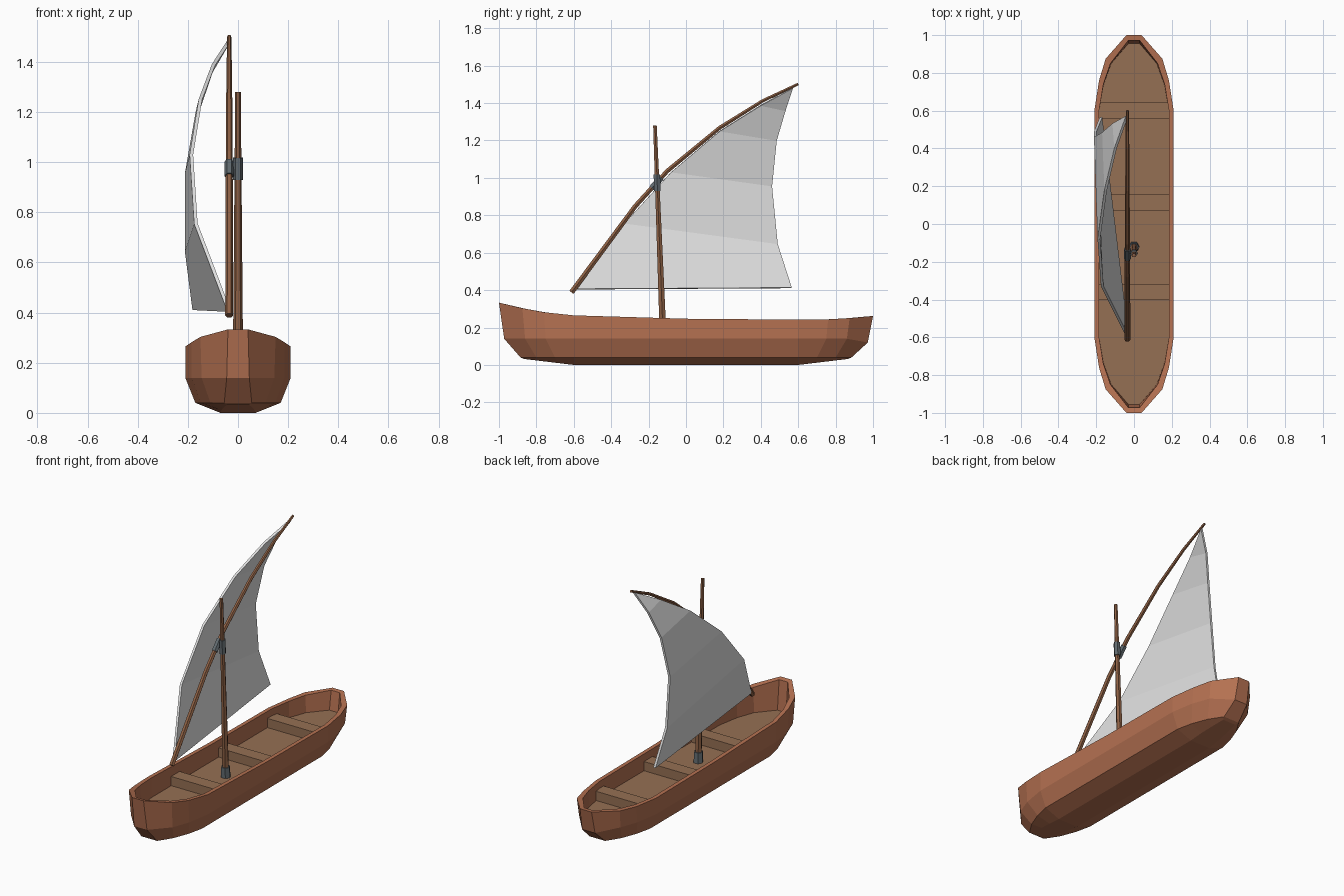
import bpy, bmesh, math
from mathutils import Vector

if "Cube" in bpy.data.objects:
    bpy.data.objects.remove(bpy.data.objects["Cube"])


def material(name, rgb):
    m = bpy.data.materials.new(name)
    m.diffuse_color = (*rgb, 1)
    m.use_nodes = True
    m.node_tree.nodes["Principled BSDF"].inputs["Base Color"].default_value = m.diffuse_color
    return m


HULL = material("red_brown_wood", (0.46, 0.165, 0.083))
FLOOR = material("tan_wood", (0.30, 0.16, 0.088))
SPAR = material("spar_wood", (0.27, 0.118, 0.058))
METAL = material("slate_grey", (0.12, 0.145, 0.16))
CLOTH = material("sail_cloth", (0.74, 0.74, 0.74))


def finish(name, bm, *mats):
    bmesh.ops.recalc_face_normals(bm, faces=bm.faces)
    me = bpy.data.meshes.new(name)
    bm.to_mesh(me)
    bm.free()
    for m in mats:
        me.materials.append(m)
    ob = bpy.data.objects.new(name, me)
    bpy.context.collection.objects.link(ob)
    return ob


def lerp_table(table, v):
    for (a, fa), (b, fb) in zip(table, table[1:]):
        if v <= b:
            return fa + (fb - fa) * (v - a) / (b - a)
    return table[-1][1]


def tube(name, pts, radii, mat, sides=6):
    """Faceted tapered tube along a path lying in a plane of constant x."""
    pts = [Vector(p) for p in pts]
    bm, rings = bmesh.new(), []
    side = Vector((1, 0, 0))
    for i, (p, r) in enumerate(zip(pts, radii)):
        t = (pts[min(i + 1, len(pts) - 1)] - pts[max(i - 1, 0)]).normalized()
        up = t.cross(side)
        rings.append([bm.verts.new(p + r * (math.cos(a) * side + math.sin(a) * up))
                      for a in (math.tau * k / sides for k in range(sides))])
    for a, b in zip(rings, rings[1:]):
        for k in range(sides):
            n = (k + 1) % sides
            bm.faces.new((a[k], a[n], b[n], b[k]))
    bm.faces.new(rings[0])
    bm.faces.new(rings[-1])
    return finish(name, bm, mat)


# Hull: closed rings from the floor, over the rim and down to the keel
sheer = [(-1, .333), (-.87, .302), (-.75, .28), (-.6, .265), (0, .247),
         (.6, .242), (.75, .243), (.87, .25), (1, .262)]
FLOOR_Z = .14
top = lambda y: lerp_table(sheer, y)
hull_rings = [  # (distance from middle, half width) from midship to end, height rule
    ([(.6, .185), (.74, .16), (.85, .12), (.955, .03)], lambda y: FLOOR_Z),
    ([(.6, .185), (.74, .162), (.85, .125), (.972, .03)], top),
    ([(.6, .21), (.76, .185), (.875, .15), (1, .04)], top),
    ([(.6, .21), (.75, .185), (.86, .145), (.972, .045)], lambda y: .14 if y < .9 else .12),
    ([(.6, .17), (.7, .148), (.8, .11), (.885, .055)], lambda y: .04),
    ([(.6, .07), (.69, .066), (.77, .058), (.865, .045)],
     lambda y: max(0, abs(y) - .6) * .12),
]
bm = bmesh.new()
rings = []
for plan, height in hull_rings:
    half = ([(-y, w) for y, w in reversed(plan)] + [(0, plan[0][1])] + plan)
    rings.append([bm.verts.new((w, y, height(y))) for y, w in half]
                 + [bm.verts.new((-w, y, height(y))) for y, w in reversed(half)])
n = len(rings[0])
for a, b in zip(rings, rings[1:]):
    for k in range(n):
        j = (k + 1) % n
        bm.faces.new((a[k], a[j], b[j], b[k]))
for ring, idx in ((rings[0], 1), (rings[-1], 0)):
    for k in range(n // 2 - 1):
        f = bm.faces.new((ring[k], ring[k + 1], ring[n - 2 - k], ring[n - 1 - k]))
        f.material_index = idx
finish("hull", bm, HULL, FLOOR)

# Seats: three planks resting on the floor
for i, y in enumerate((-.36, .113, .60)):
    bm = bmesh.new()
    bmesh.ops.create_cube(bm, size=1)
    for v in bm.verts:
        v.co = (v.co.x * .378, y + v.co.y * .084, FLOOR_Z + .028 + v.co.z * .06)
    finish(f"seat_{i + 1}", bm, FLOOR)

# Mast, leaning slightly forward, with its metal foot and band
MAST_A, MAST_B = Vector((0, -.122, FLOOR_Z)), Vector((0, -.166, 1.28))


def on_mast(z):
    return MAST_A.lerp(MAST_B, (z - FLOOR_Z) / (1.28 - FLOOR_Z))


tube("mast", [MAST_A, MAST_B], [.021, .011], SPAR)
tube("mast_foot", [on_mast(.138), on_mast(.205)], [.03, .027], METAL)
tube("mast_band", [on_mast(.93), on_mast(1.018)], [.02, .02], METAL)

# Yard: curved spar carrying the sail, with its band at the mast
YX = -.035
yard = [(-.612, .388), (-.27, .85), (-.1, 1.037), (.18, 1.268), (.41, 1.412), (.6, 1.502)]
tube("yard", [(YX, y, z) for y, z in yard], [.016, .0145, .0135, .012, .010, .008], SPAR)
tube("yard_band", [(YX, -.183, .945), (YX, -.132, 1.002)], [.019, .019], METAL)

# Sail: rows from foot to tip, bellied out to one side
luff = [(-.035, -.595, .405), (-.168, -.33, .755), (-.186, -.08, 1.03),
        (-.15, .18, 1.25), (-.098, .40, 1.388), (-.037, .572, 1.482)]
leech = [(-.175, .565, .412), (-.205, .49, .645), (-.205, .46, .955),
         (-.162, .485, 1.20), (-.108, .532, 1.36)]
bm = bmesh.new()
L = [bm.verts.new(p) for p in luff]
R = [bm.verts.new(p) for p in leech]
for i in range(4):
    bm.faces.new((L[i], R[i], R[i + 1], L[i + 1]))
bm.faces.new((L[4], R[4], L[5]))
sail = finish("sail", bm, CLOTH)
solid = sail.modifiers.new("thickness", 'SOLIDIFY')
solid.thickness = .014
solid.offset = 0
